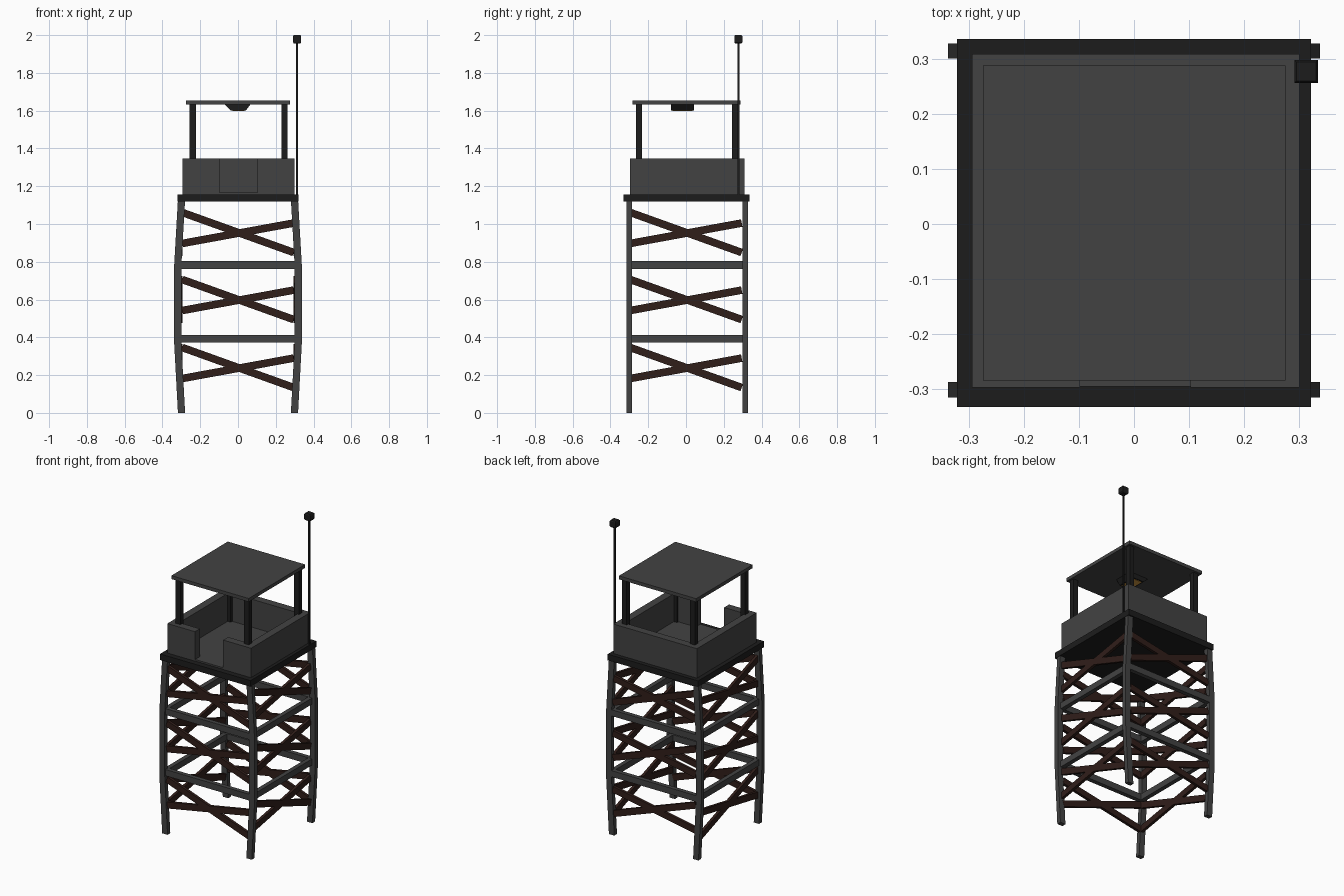
import bpy, bmesh, math
from mathutils import Vector, Matrix

if "Cube" in bpy.data.objects:
    bpy.data.objects.remove(bpy.data.objects["Cube"])


def material(name, rgb):
    m = bpy.data.materials.new(name)
    m.diffuse_color = (*rgb, 1)
    m.use_nodes = True
    m.node_tree.nodes["Principled BSDF"].inputs["Base Color"].default_value = m.diffuse_color
    return m


GREY = material("dark_grey", (0.055, 0.055, 0.055))
BLACK = material("near_black", (0.012, 0.012, 0.012))
BROWN = material("brown_wood", (0.03, 0.013, 0.01))
AMBER = material("amber_light", (0.6, 0.3, 0.05))


def finish(name, bm, mat):
    bmesh.ops.recalc_face_normals(bm, faces=bm.faces)
    me = bpy.data.meshes.new(name)
    bm.to_mesh(me)
    bm.free()
    me.materials.append(mat)
    ob = bpy.data.objects.new(name, me)
    bpy.context.collection.objects.link(ob)
    return ob


def loft(name, sections, mat):
    """Skin rectangles given as (x0, x1, y0, y1, z), bottom to top."""
    bm = bmesh.new()
    rings = []
    for x0, x1, y0, y1, z in sections:
        rings.append([bm.verts.new((x, y, z)) for x, y in
                      ((x0, y0), (x1, y0), (x1, y1), (x0, y1))])
    for a, b in zip(rings, rings[1:]):
        for i in range(4):
            j = (i + 1) % 4
            bm.faces.new((a[i], a[j], b[j], b[i]))
    bm.faces.new(rings[0][::-1])
    bm.faces.new(rings[-1])
    return finish(name, bm, mat)


def box(name, x0, x1, y0, y1, z0, z1, mat):
    return loft(name, [(x0, x1, y0, y1, z0), (x0, x1, y0, y1, z1)], mat)


def beam(name, p, q, thick, height, mat):
    """Plank from p to q, thick sideways and tall in the vertical plane."""
    p, q = Vector(p), Vector(q)
    d = (q - p).normalized()
    side = Vector((0, 0, 1)).cross(d).normalized()
    up = d.cross(side)
    rot = Matrix((d, side, up)).transposed().to_4x4()
    bm = bmesh.new()
    bmesh.ops.create_cube(bm, size=1, matrix=Matrix.Translation((p + q) / 2) @ rot
                          @ Matrix.Diagonal(((q - p).length, thick, height, 1)))
    return finish(name, bm, mat)


# Bowed legs
LEG = [(0, 0.299), (0.37, 0.319), (0.78, 0.319), (1.13, 0.299)]
for sx in (-1, 1):
    for y in (-0.301, 0.314):
        loft("leg", [(sx * c - 0.019, sx * c + 0.019, y - 0.014, y + 0.014, z)
                     for z, c in LEG], GREY)

# Horizontal rails and crossed braces on the four sides
FACES = [("front", lambda t, z: (t, -0.295, z)), ("back", lambda t, z: (t, 0.314, z)),
         ("left", lambda t, z: (-0.302, t, z)), ("right", lambda t, z: (0.302, t, z))]
for side, at in FACES:
    for z in (0.392, 0.783):
        beam(side + "_rail", at(-0.3, z), at(0.305, z), 0.028, 0.04, GREY)
    for z in (0.24, 0.6, 0.955):
        beam(side + "_brace_steep", at(-0.295, z + 0.106), at(0.295, z - 0.106), 0.018, 0.04, BROWN)
        beam(side + "_brace_shallow", at(-0.295, z - 0.058), at(0.295, z + 0.05), 0.018, 0.04, BROWN)

# Platform and cabin floor
box("platform", -0.321, 0.321, -0.332, 0.336, 1.118, 1.157, BLACK)
box("cabin_floor", -0.292, 0.299, -0.295, 0.308, 1.15, 1.167, GREY)

# Parapet walls: U-shaped with an entrance gap at the front
X0, X1, Y0, Y1, T, ZB, ZT = -0.294, 0.3, -0.297, 0.309, 0.05, 1.157, 1.346
bm = bmesh.new()
outline = [(-0.098, Y0), (X0, Y0), (X0, Y1), (X1, Y1), (X1, Y0), (0.103, Y0),
           (0.103, Y0 + T), (X1 - T, Y0 + T), (X1 - T, Y1 - T),
           (X0 + T, Y1 - T), (X0 + T, Y0 + T), (-0.098, Y0 + T)]
low = [bm.verts.new((x, y, ZB)) for x, y in outline]
high = [bm.verts.new((x, y, ZT)) for x, y in outline]
for i in range(12):
    j = (i + 1) % 12
    bm.faces.new((low[i], low[j], high[j], high[i]))
for i in range(5):  # cap strips between outer and inner outline
    for r in (low, high):
        bm.faces.new((r[i], r[i + 1], r[10 - i], r[11 - i]))
finish("parapet_wall", bm, GREY)

# Roof posts and roof
for x in (-0.239, 0.246):
    for y in (-0.25, 0.259):
        box("roof_post", x - 0.017, x + 0.017, y - 0.016, y + 0.016, 1.16, 1.635, BLACK)
box("roof", -0.274, 0.275, -0.284, 0.288, 1.632, 1.654, GREY)

# Ceiling lamp with glowing underside
loft("lamp_housing", [(-0.038, 0.042, -0.08, 0.042, 1.601),
                      (-0.07, 0.066, -0.08, 0.042, 1.633)], BLACK)
box("lamp_glass", -0.03, 0.034, -0.072, 0.034, 1.599, 1.603, AMBER)

# Antenna mast with beacon
box("antenna_mast", 0.307, 0.317, 0.272, 0.282, 1.15, 1.96, BLACK)
loft("antenna_beacon", [(0.296, 0.329, 0.26, 0.294, 1.955), (0.291, 0.334, 0.256, 0.298, 1.962),
                        (0.291, 0.334, 0.256, 0.298, 1.994), (0.295, 0.33, 0.26, 0.294, 2.0)], BLACK)
